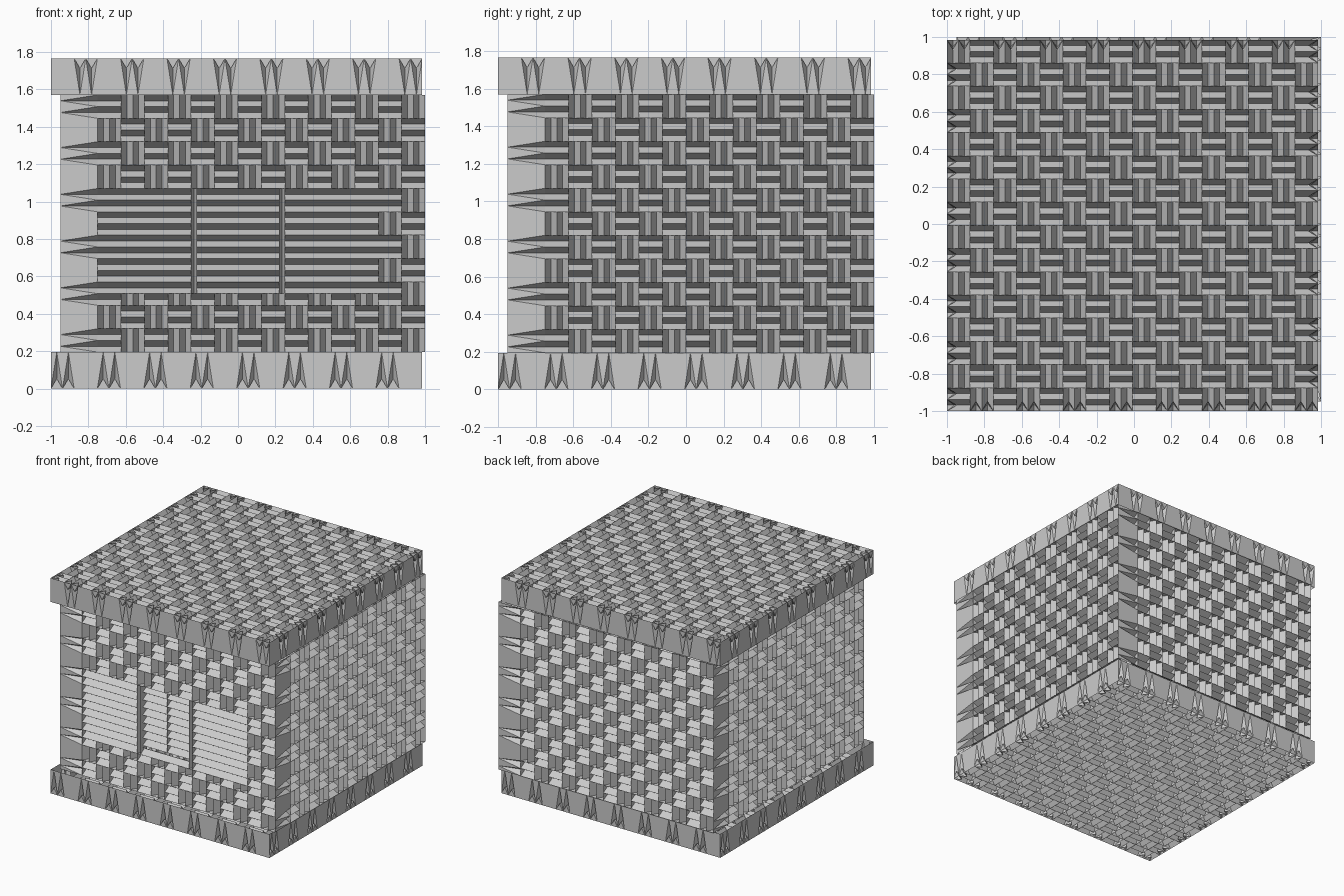
import bpy, bmesh
from mathutils import Matrix, Vector

if "Cube" in bpy.data.objects:
    bpy.data.objects.remove(bpy.data.objects["Cube"])

D = 0.054      # fold depth
S = 0.125      # wall weave cell
L = 1.985      # lid and tray width
C = L / 16     # lid weave cell
X, Y, Z = Vector((1, 0, 0)), Vector((0, 1, 0)), Vector((0, 0, 1))


class Sheet:
    """Folded sheet drawn in a local frame: u, v in the plane, w outward."""

    def __init__(self, name):
        self.name, self.bm = name, bmesh.new()

    def frame(self, o, u, v, n, turn=0, centre=0.0):
        c = Vector((centre, centre, 0))
        r = Matrix.Rotation(turn * 1.57079632679, 3, 'Z')
        self.o = r @ (Vector(o) - c) + c
        self.u, self.v, self.n = r @ u, r @ v, r @ n
        return self

    def face(self, *pts):
        p = [self.o + self.u * a + self.v * b + self.n * c for a, b, c in pts]
        if (p[1] - p[0]).cross(p[2] - p[0]).dot(self.n) < -1e-9:
            p.reverse()
        self.bm.faces.new([self.bm.verts.new(q) for q in p])

    def ridges(self, u0, v0, u1, v1, n, along_u=True, w=0.0):
        """n V-shaped folds across the patch, with closed ends."""
        def P(a, b, c):      # a runs along the folds, b across them
            return (a, b, c + w) if along_u else (b, a, c + w)
        a0, a1, b0, b1 = (u0, u1, v0, v1) if along_u else (v0, v1, u0, u1)
        h = (b1 - b0) / n
        for i in range(n):
            b = b0 + i * h
            m, e = b + h / 2, b + h
            self.face(P(a0, b, 0), P(a1, b, 0), P(a1, m, -D), P(a0, m, -D))
            self.face(P(a0, m, -D), P(a1, m, -D), P(a1, e, 0), P(a0, e, 0))
            for a in (a0, a1):
                self.face(P(a, b, 0), P(a, m, -D), P(a, e, 0))

    def cell(self, i, j, u0, s):
        u, v = u0 + i * s, j * s
        self.ridges(u, v, u + s, v + s, 2, (i + j) % 2 == 0)

    def band(self, n, s, length, first):
        """Border: grooves taper away from the weave in every other cell."""
        for k in range(n):
            a, b = k * s, (k + 1) * s
            if k % 2 != first:
                self.face((a, 0, 0), (b, 0, 0), (b, length, 0), (a, length, 0))
                continue
            q = s / 4
            f1, f3 = (a + q, length, 0), (a + 3 * q, length, 0)
            w = [(a + t * q, 0, -D * (t % 2)) for t in range(5)]
            self.face((a, length, 0), w[0], f1)
            self.face(w[0], w[1], f1)
            self.face(w[1], w[2], f1)
            self.face(f1, w[2], f3)
            self.face(w[2], w[3], f3)
            self.face(w[3], w[4], f3)
            self.face(w[4], (b, length, 0), f3)

    def finish(self):
        bmesh.ops.remove_doubles(self.bm, verts=self.bm.verts, dist=1e-5)
        me = bpy.data.meshes.new(self.name)
        self.bm.to_mesh(me)
        self.bm.free()
        bpy.context.collection.objects.link(bpy.data.objects.new(self.name, me))


# Lid and floor tray: woven plate plus four border bands
def tray(name, o, v, n, z, down, first):
    t = Sheet(name).frame(o, X, v, n)
    for i in range(16):
        for j in range(16):
            t.cell(i, j, 0, C)
    for k in range(4):
        t.frame((-1, -1, z), X, down, -Y, k, -1 + L / 2).band(16, C, 0.195, first)
    t.finish()


tray("lid", (-1, -1, 1.765), Y, Z, 1.765, -Z, 1)
tray("floor_tray", (-1, -1 + L, 0), -Y, -Z, 0, Z, 0)

# Walls: each one has a corner strip on its left and weave to its right end
WALL = ((-0.95, -0.95, 0.195), X, Z, -Y)
for k, name in enumerate(("front_wall", "right_wall", "back_wall", "left_wall")):
    w = Sheet(name).frame(*WALL, k, 0.025)
    for i in range(14):
        for j in range(11):
            if k == 0 and i < 12 and 2 <= j <= 6:
                if j == 2:     # half row under the window and shutters
                    u, v, flat = 0.2 + i * S, j * S, i % 2 == 0
                    w.ridges(u, v, u + S, v + S / 2, 1 if flat else 2, flat)
                continue
            w.cell(i, j, 0.2, S)
    w.frame((-0.75, -0.95, 0.195), Z, -X, -Y, k, 0.025).band(11, S, 0.2, 0)
    w.finish()

# Shutters
V0, V1 = 2.5 * S, 7 * S
for name, u in (("left_shutter", 0.2), ("right_shutter", 1.2)):
    s = Sheet(name).frame(*WALL)
    s.ridges(u, V0, u + 0.5, V1, 9)
    s.finish()

# Window: side jambs, recessed slatted casements and folded sill
win = Sheet("window").frame(*WALL)
for u in (0.7, 1.17):
    win.ridges(u, V0, u + 0.03, V1, 1, False)
R = -0.03
for u in (0.73, 0.95):
    win.ridges(u, 3 * S, u + 0.22, V1, 8, True, R)
for u in (0.73, 1.17):
    win.face((u, V0, 0), (u, V1, 0), (u, V1, R - D), (u, V0, R - D))
win.face((0.73, V1, 0), (1.17, V1, 0), (1.17, V1, R - D), (0.73, V1, R - D))
win.ridges(0.73, V0, 1.17, 3 * S, 1)
win.finish()
